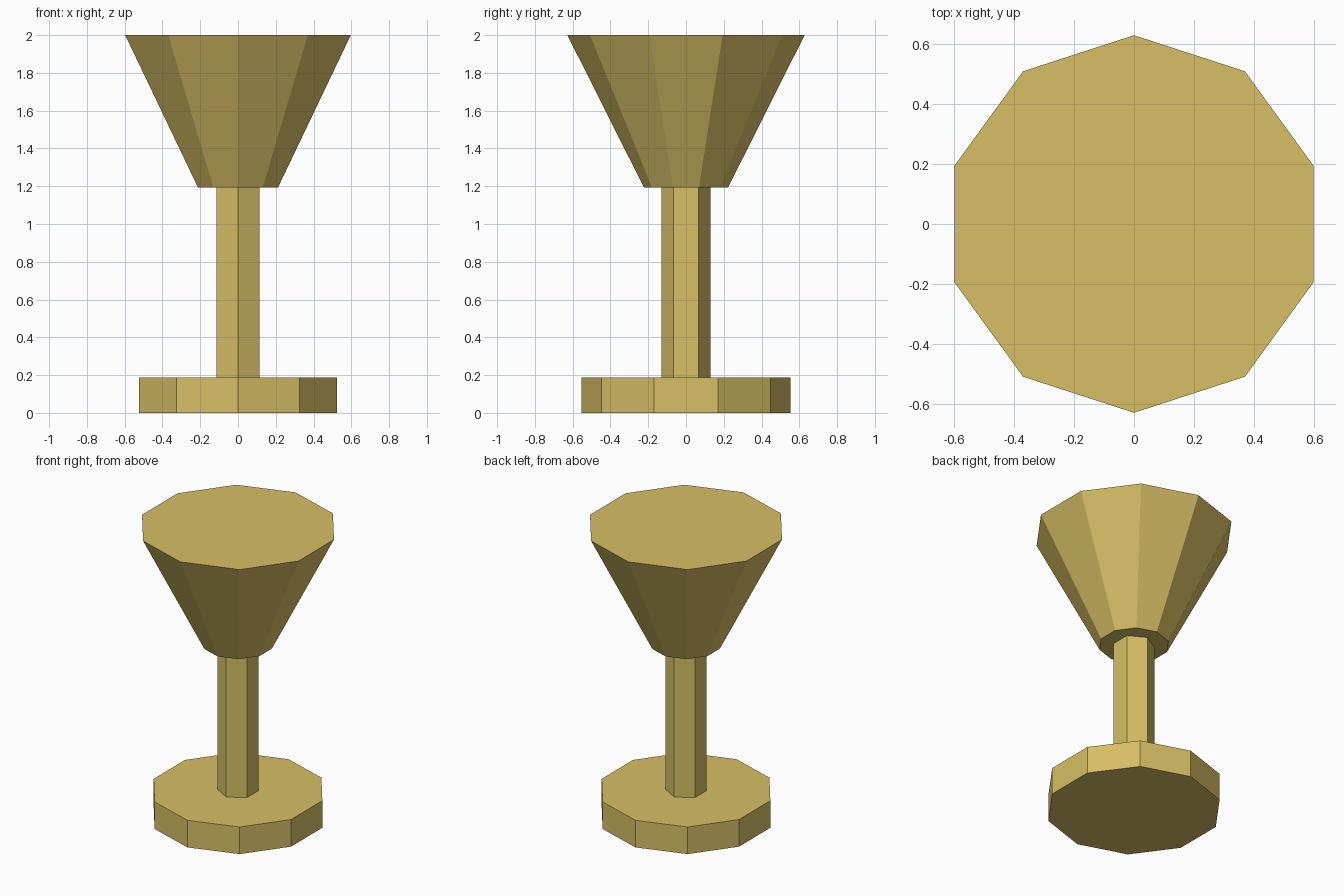
import bpy, bmesh, math

if "Cube" in bpy.data.objects:
    bpy.data.objects.remove(bpy.data.objects["Cube"])

gold = bpy.data.materials.new("pale_gold")
gold.diffuse_color = (0.68, 0.52, 0.13, 1.0)
gold.use_nodes = True
gold.node_tree.nodes["Principled BSDF"].inputs["Base Color"].default_value = gold.diffuse_color


def frustum(name, sides, r_bottom, r_top, z0, z1):
    """Flat-shaded capped prism or cone section with a corner facing front."""
    bm = bmesh.new()
    rings = []
    for r, z in ((r_bottom, z0), (r_top, z1)):
        ring = []
        for i in range(sides):
            a = 2 * math.pi * i / sides - math.pi / 2
            ring.append(bm.verts.new((r * math.cos(a), r * math.sin(a), z)))
        rings.append(ring)
    low, high = rings
    bm.faces.new(low[::-1])
    bm.faces.new(high)
    for i in range(sides):
        j = (i + 1) % sides
        bm.faces.new((low[i], low[j], high[j], high[i]))
    mesh = bpy.data.meshes.new(name)
    bm.to_mesh(mesh)
    bm.free()
    mesh.materials.append(gold)
    obj = bpy.data.objects.new(name, mesh)
    bpy.context.collection.objects.link(obj)
    return obj


# Round foot, hexagonal stem, flaring solid bowl
frustum("foot", 10, 0.552, 0.552, 0.0, 0.187)
frustum("stem", 6, 0.13, 0.13, 0.187, 1.192)
frustum("bowl", 10, 0.222, 0.628, 1.192, 2.0)
